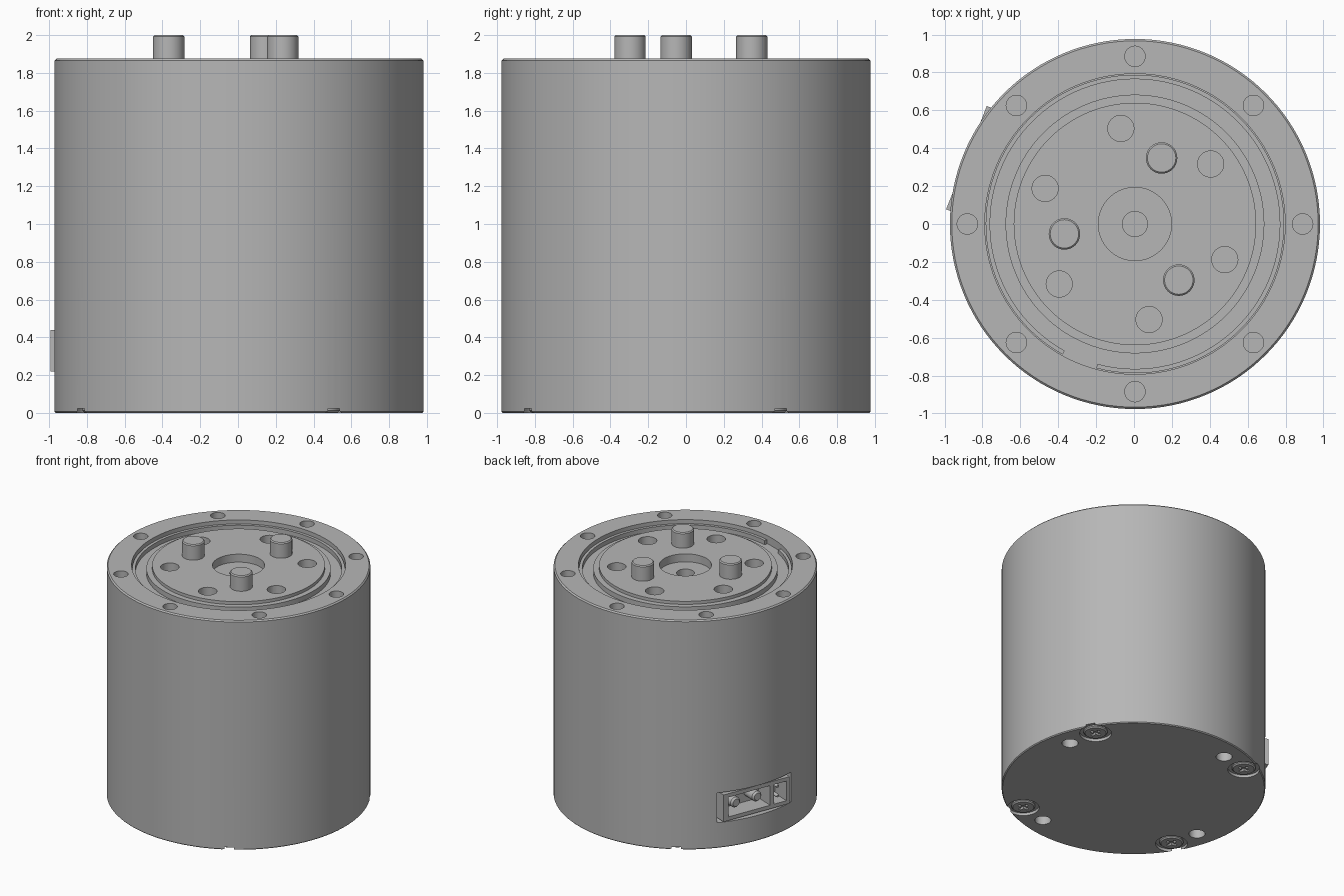
import bpy, bmesh
from math import radians, cos, sin
from mathutils import Matrix, Vector

cube = bpy.data.objects.get("Cube")
if cube:
    bpy.data.objects.remove(cube, do_unlink=True)

AXIS = Matrix.Translation((0.005, 0, 0))      # centre line of the housing
TOP = 1.875

metal = bpy.data.materials.new("plain_grey_metal")
metal.use_nodes = True
GREY = (0.47, 0.47, 0.47, 1)
metal.diffuse_color = GREY
metal.node_tree.nodes["Principled BSDF"].inputs["Base Color"].default_value = GREY


def finish(bm, name):
    bmesh.ops.recalc_face_normals(bm, faces=bm.faces)
    mesh = bpy.data.meshes.new(name)
    bm.to_mesh(mesh)
    bm.free()
    mesh.materials.append(metal)
    ob = bpy.data.objects.new(name, mesh)
    bpy.context.collection.objects.link(ob)
    return ob


def lathe(bm, profile, matrix, steps=96, sweep=360, closed=False):
    """Turn a radius/height profile around the local z axis."""
    part = bmesh.new()
    vs = [part.verts.new((r, 0, z)) for r, z in profile]
    pairs = list(zip(vs, vs[1:])) + ([(vs[-1], vs[0])] if closed else [])
    es = [part.edges.new(p) for p in pairs]
    bmesh.ops.spin(part, geom=vs + es, cent=(0, 0, 0), axis=(0, 0, 1),
                   angle=radians(sweep), steps=steps)
    bmesh.ops.remove_doubles(part, verts=part.verts, dist=1e-5)
    if sweep < 360:
        bmesh.ops.holes_fill(part, edges=[e for e in part.edges if e.is_boundary])
    bmesh.ops.recalc_face_normals(part, faces=part.faces)
    part.transform(matrix)
    tmp = bpy.data.meshes.new("tmp")
    part.to_mesh(tmp)
    part.free()
    bm.from_mesh(tmp)
    bpy.data.meshes.remove(tmp)


def rod(bm, r, z0, z1, matrix, steps=32):
    lathe(bm, [(0, z0), (r, z0), (r, z1), (0, z1)], matrix, steps)


def box(bm, lo, hi, matrix):
    lo, hi = Vector(lo), Vector(hi)
    m = matrix @ Matrix.Translation((lo + hi) / 2) @ Matrix.Diagonal((*(hi - lo), 1))
    bmesh.ops.create_cube(bm, size=1, matrix=m)


def polar(r, degrees):
    a = radians(degrees)
    return AXIS @ Matrix.Translation((r * cos(a), r * sin(a), 0))


def cut(target, bm):
    cutter = finish(bm, "cutter")
    cutter.hide_render = True
    mod = target.modifiers.new("cut", "BOOLEAN")
    mod.operation, mod.solver, mod.object = "DIFFERENCE", "EXACT", cutter
    bpy.context.view_layer.objects.active = target
    bpy.ops.object.modifier_apply(modifier=mod.name)
    bpy.data.objects.remove(cutter, do_unlink=True)


def smooth(ob):
    bpy.ops.object.select_all(action="DESELECT")
    ob.select_set(True)
    bpy.context.view_layer.objects.active = ob
    bpy.ops.object.shade_smooth_by_angle(angle=radians(30))


# Connector frame: x along the face, y outward, z up
CONNECTOR = AXIS @ Matrix.Rotation(radians(158.5 - 90), 4, "Z") @ Matrix.Diagonal((-1, 1, 1, 1))
SCREWS = [polar(0.864, 31 + 90 * k) for k in range(4)]
POSTS = [polar(0.376, 68 + 120 * k) for k in range(3)]

# Main housing with outer rim, groove and output disc
bm = bmesh.new()
lathe(bm, [(0, 0), (0.97, 0), (0.977, 0.007), (0.977, TOP - 0.01), (0.967, TOP),
           (0.793, TOP), (0.793, 1.81), (0.683, 1.81), (0.683, 1.85),
           (0.64, 1.85), (0.64, TOP), (0.193, TOP), (0.193, 1.81),
           (0.066, 1.81), (0.066, 1.74), (0, 1.74)], AXIS, 128)
housing = finish(bm, "housing")

# Mounting holes, screw counterbores and the connector pocket
bm = bmesh.new()
for k in range(8):
    rod(bm, 0.054, TOP - 0.15, TOP + 0.1, polar(0.885, 45 * k))
for k in range(6):
    rod(bm, 0.069, TOP - 0.12, TOP + 0.1, polar(0.51, 38.4 + 60 * k))
for k in range(4):
    rod(bm, 0.06, -0.1, 0.15, polar(0.82, 15 + 90 * k))
for m in SCREWS:
    rod(bm, 0.118, -0.1, 0.022, m)
box(bm, (-0.33, 0.76, 0.208), (0.33, 1.2, 0.452), CONNECTOR)
cut(housing, bm)
smooth(housing)

# Split retaining ring in the groove
bm = bmesh.new()
lathe(bm, [(0.765, 1.805), (0.788, 1.805), (0.788, 1.845), (0.765, 1.845)],
      AXIS @ Matrix.Rotation(radians(-105), 4, "Z"), 96, 346, closed=True)
smooth(finish(bm, "retaining_ring"))

# Drive posts
for i, m in enumerate(POSTS):
    bm = bmesh.new()
    lathe(bm, [(0, 1.86), (0.083, 1.86), (0.083, 1.992), (0.075, 2), (0, 2)], m, 40)
    smooth(finish(bm, f"drive_post_{i + 1}"))

# Base screws with cross recesses
for i, m in enumerate(SCREWS):
    bm = bmesh.new()
    lathe(bm, [(0, 0.003), (0.078, 0.003), (0.088, 0.012), (0.088, 0.04), (0, 0.04)], m, 40)
    screw = finish(bm, f"base_screw_{i + 1}")
    for length, width in ((0.045, 0.012), (0.012, 0.045)):
        bm = bmesh.new()
        box(bm, (-length, -width, -0.05), (length, width, 0.025), m)
        cut(screw, bm)
    smooth(screw)

# Connector shell with power and signal cavities
bm = bmesh.new()
box(bm, (-0.293, 0.75, 0.22), (0.293, 0.956, 0.44), CONNECTOR)
shell = finish(bm, "connector_shell")
bm = bmesh.new()
box(bm, (-0.25, 0.8, 0.25), (0.12, 1.1, 0.41), CONNECTOR)
box(bm, (0.155, 0.8, 0.25), (0.265, 1.1, 0.41), CONNECTOR)
cut(shell, bm)

# Connector pins, pointing outward
OUT = Matrix.Rotation(radians(-90), 4, "X")
pins = [(-0.16, 0.33, 0.042), (0.03, 0.33, 0.042), (0.21, 0.29, 0.014), (0.21, 0.37, 0.014)]
for i, (x, z, r) in enumerate(pins):
    bm = bmesh.new()
    place = CONNECTOR @ Matrix.Translation((x, 0, z)) @ OUT
    lathe(bm, [(0, 0.79), (r, 0.79), (r, 0.91), (r * 0.7, 0.925), (0, 0.925)], place, 24)
    smooth(finish(bm, f"connector_pin_{i + 1}"))
